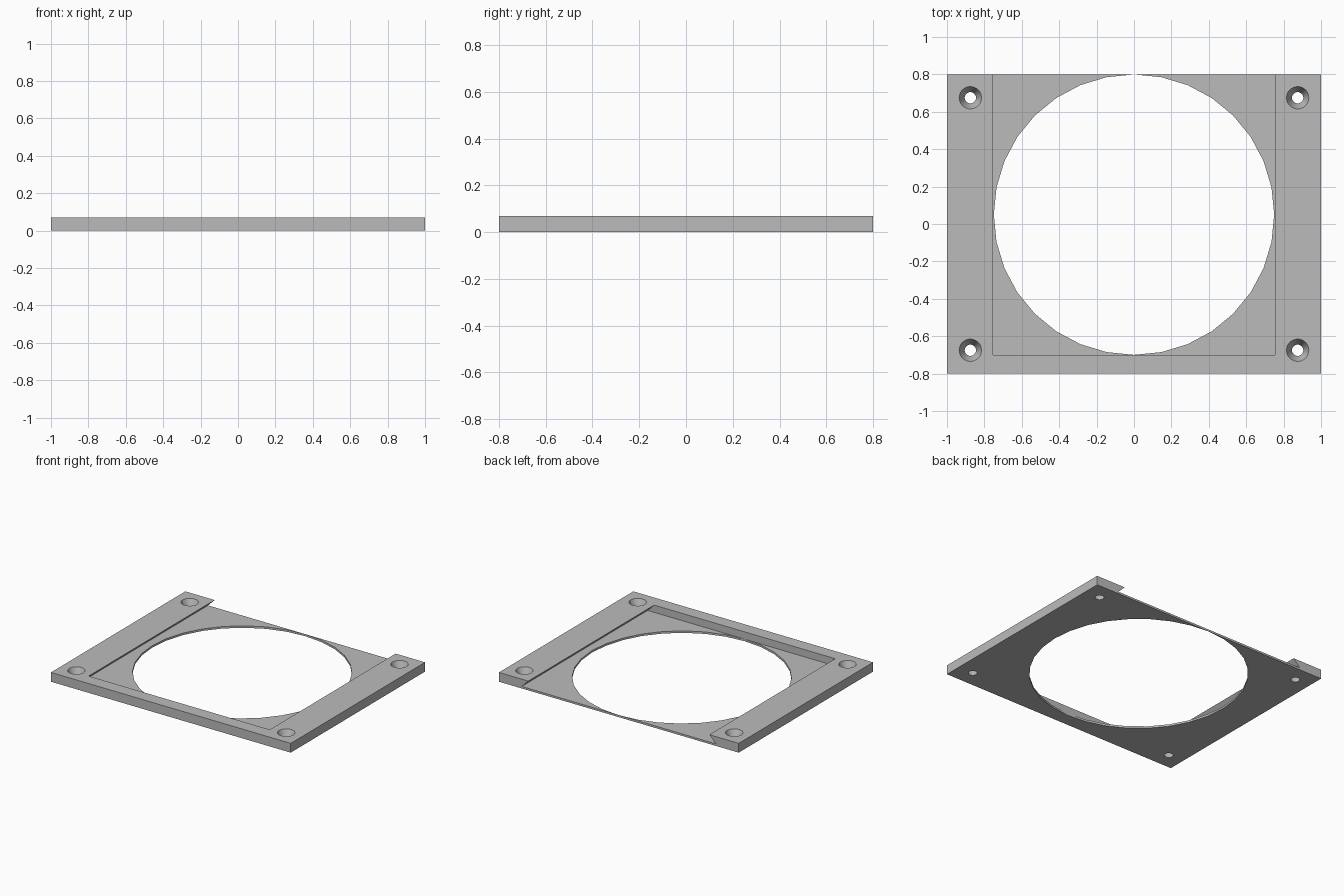
import bpy
import bmesh
import math

cube = bpy.data.objects.get("Cube")
if cube:
    bpy.data.objects.remove(cube, do_unlink=True)

HEIGHT, FLOOR = 0.07, 0.015
LIP, UNDERCUT = 0.755, 0.81


def finish(name, bm):
    bmesh.ops.recalc_face_normals(bm, faces=bm.faces)
    mesh = bpy.data.meshes.new(name)
    bm.to_mesh(mesh)
    bm.free()
    obj = bpy.data.objects.new(name, mesh)
    bpy.context.collection.objects.link(obj)
    return obj


def prism(name, outline, axis, start, end):
    """Extrude a closed outline of two coordinates along the y or z axis."""
    bm = bmesh.new()
    place = (lambda a, b: (a, start, b)) if axis == "y" else (lambda a, b: (a, b, start))
    face = bm.faces.new([bm.verts.new(place(a, b)) for a, b in outline])
    moved = bmesh.ops.extrude_face_region(bm, geom=[face])["geom"]
    length = end - start
    bmesh.ops.translate(bm, verts=[v for v in moved if isinstance(v, bmesh.types.BMVert)],
                        vec=(0, length, 0) if axis == "y" else (0, 0, length))
    return finish(name, bm)


def screw_cutter(x, y):
    """Tapered hole, wide at the top, reaching a little past both faces."""
    bm = bmesh.new()
    bmesh.ops.create_cone(bm, cap_ends=True, segments=32,
                          radius1=0.026, radius2=0.064, depth=HEIGHT + 0.02)
    bmesh.ops.translate(bm, verts=bm.verts, vec=(x, y, HEIGHT / 2))
    return finish("screw_hole_cutter", bm)


# Rectangular plate
plate = prism("mounting_plate", [(-1, -0.8), (1, -0.8), (1, 0.8), (-1, 0.8)], "z", 0, HEIGHT)

# Dovetail slot, open at the back
slot = [(-UNDERCUT, FLOOR), (UNDERCUT, FLOOR), (LIP, HEIGHT),
        (LIP, 0.1), (-LIP, 0.1), (-LIP, HEIGHT)]
cutters = [prism("slot_cutter", slot, "y", -0.7, 0.9)]

# Large round opening, just short of the back edge
circle = [(0.7495 * math.cos(math.tau * i / 32), 0.05 + 0.7495 * math.sin(math.tau * i / 32))
          for i in range(32)]
cutters.append(prism("opening_cutter", circle, "z", -0.1, 0.2))

# Countersunk screw holes in the corners
cutters += [screw_cutter(x, y) for x in (-0.875, 0.875) for y in (-0.675, 0.675)]

# Cut everything out of the plate
bpy.ops.object.select_all(action="DESELECT")
plate.select_set(True)
bpy.context.view_layer.objects.active = plate
for cutter in cutters:
    cutter.hide_render = True
    mod = plate.modifiers.new(cutter.name, "BOOLEAN")
    mod.operation, mod.solver, mod.object = "DIFFERENCE", "EXACT", cutter
    bpy.ops.object.modifier_apply(modifier=mod.name)
    bpy.data.objects.remove(cutter, do_unlink=True)

# Plain grey finish
grey = bpy.data.materials.new("light_grey")
grey.use_nodes = True
colour = (0.5, 0.5, 0.5, 1)
grey.diffuse_color = colour
grey.node_tree.nodes["Principled BSDF"].inputs["Base Color"].default_value = colour
plate.data.materials.clear()
plate.data.materials.append(grey)
bpy.ops.object.shade_smooth_by_angle(angle=math.radians(30))
